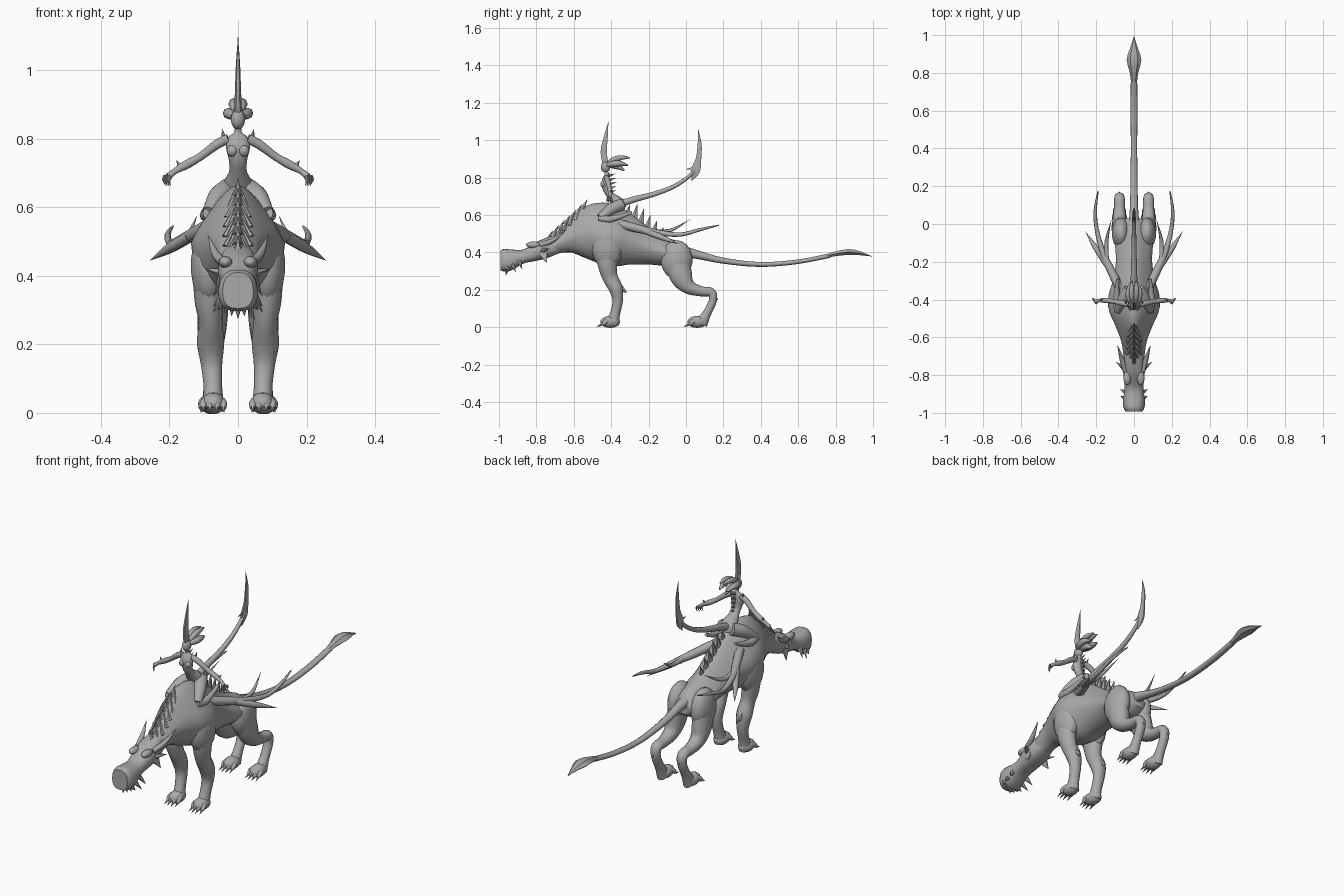
import bpy, bmesh, math
from mathutils import Vector

grey = bpy.data.materials.new("stone grey")
grey.diffuse_color = (0.4, 0.4, 0.4, 1)


def finish(name, bm, angle=50):
    bmesh.ops.recalc_face_normals(bm, faces=bm.faces)
    me = bpy.data.meshes.new(name)
    bm.to_mesh(me)
    bm.free()
    me.materials.append(grey)
    me.shade_smooth()
    me.set_sharp_from_angle(angle=math.radians(angle))
    ob = bpy.data.objects.new(name, me)
    bpy.context.collection.objects.link(ob)
    return ob


def spline(pts, steps):
    """Catmull-Rom through rows of equal length."""
    out = []
    for i in range(len(pts) - 1):
        p = [pts[max(i - 1, 0)], pts[i], pts[i + 1], pts[min(i + 2, len(pts) - 1)]]
        for s in range(steps):
            t = s / steps
            out.append([0.5 * (2 * b + (c - a) * t + (2 * a - 5 * b + 4 * c - d) * t * t
                               + (3 * b - a - 3 * c + d) * t ** 3) for a, b, c, d in zip(*p)])
    return out + [list(pts[-1])]


def skin(bm, rings):
    vs = [[bm.verts.new(c) for c in r] for r in rings]
    n = len(vs[0])
    for a, b in zip(vs, vs[1:]):
        for k in range(n):
            bm.faces.new((a[k], a[(k + 1) % n], b[(k + 1) % n], b[k]))
    bm.faces.new(vs[0])
    bm.faces.new(vs[-1])


def tube(name, pts, n=12, steps=4, ref=(1, 0, 0), angle=50):
    """Elliptical tube; each point is x, y, z, radius along ref, other radius."""
    pts = [p if len(p) == 5 else (*p, p[3]) for p in pts]
    rows = spline(pts, steps)
    pos = [Vector(r[:3]) for r in rows]
    rings = []
    for i, r in enumerate(rows):
        t = (pos[min(i + 1, len(pos) - 1)] - pos[max(i - 1, 0)]).normalized()
        u = Vector(ref)
        u = (u - t * u.dot(t)).normalized()
        v = t.cross(u)
        a, b = max(r[3], 0.0006), max(r[4], 0.0006)
        rings.append([pos[i] + u * a * math.cos(q) + v * b * math.sin(q)
                      for q in (2 * math.pi * k / n for k in range(n))])
    bm = bmesh.new()
    skin(bm, rings)
    return finish(name, bm, angle)


def loft(name, secs, n=24, power=1.0, narrow=0.3, steps=4):
    """Sections along y: y, top, bottom, half width."""
    rings = []
    for y, top, bot, w in spline(secs, steps):
        ring = []
        for k in range(n):
            q = 2 * math.pi * k / n
            c, s = math.cos(q), math.sin(q)
            x = math.copysign(abs(c) ** power, c) * w
            z = math.copysign(abs(s) ** power, s)
            ring.append((x * (1 - narrow * max(z, 0)), y, (top + bot) / 2 + z * (top - bot) / 2))
        rings.append(ring)
    bm = bmesh.new()
    skin(bm, rings)
    return finish(name, bm)


def ball(name, loc, size):
    bm = bmesh.new()
    bmesh.ops.create_uvsphere(bm, u_segments=14, v_segments=9, radius=1)
    for v in bm.verts:
        v.co = Vector([c * s + l for c, s, l in zip(v.co, size, loc)])
    return finish(name, bm)


def spike(name, a, b, r, r2=None, n=6):
    ref = (0, 1, 0) if abs(b[0] - a[0]) > 0.8 * (Vector(b) - Vector(a)).length else (1, 0, 0)
    return tube(name, [(*a, r, r2 or r), (*b, 0, 0)], n, 1, ref, 35)


# Beast torso and neck, head
loft("beast_body", [(-.75, .46, .375, .045), (-.70, .50, .39, .055), (-.62, .58, .40, .068),
                    (-.54, .645, .37, .098), (-.46, .665, .34, .132), (-.38, .655, .325, .135),
                    (-.30, .61, .335, .112), (-.20, .535, .335, .096), (-.10, .48, .325, .10),
                    (-.02, .45, .31, .092), (.03, .41, .34, .045)], narrow=.5)
loft("beast_head", [(-.992, .41, .305, .045), (-.97, .418, .297, .056), (-.93, .415, .305, .058),
                    (-.87, .415, .34, .05), (-.80, .455, .355, .056), (-.74, .48, .37, .058),
                    (-.67, .50, .40, .045)], n=20, power=0.75, narrow=0.1)

# Tail with spade end
tube("beast_tail", [(0, -.06, .41, .04), (0, .05, .39, .024), (0, .2, .355, .019, .016),
                    (0, .4, .335, .017, .013), (0, .6, .35, .018, .012), (0, .77, .383, .017, .012)])
tube("tail_spade", [(0, .74, .378, .015, .01), (0, .80, .392, .022, .014), (0, .87, .402, .039, .018),
                    (0, .93, .395, .021, .012), (0, .995, .378, 0, 0)], n=6, steps=2, angle=30)

# Neck mane of paired chevron plates, then back spines
for i in range(7):
    y, z = -.74 + i * .031, .465 + i * .028
    w = .02 + .018 * math.sin(math.pi * (i + 1) / 8)
    spike("mane_spine", (0, y, z), (0, y + .028, z + .052), .014, .014)
    for s in (1, -1):
        spike("mane_plate", (s * w, y - .005, z - .035), (s * .003, y + .02, z + .035), .009, .012)
for y, z, h in [(-.32, .605, .05), (-.28, .58, .08), (-.245, .555, .08), (-.21, .53, .07),
                (-.175, .51, .06), (-.14, .49, .045)]:
    spike("back_spine", (0, y, z - .015), (0, y + .02, z + h), .014, .025)

# Beard fringe under the chin
for i in range(-3, 4):
    x = i * .017
    spike("beard_spike", (x * .85, -.955, .32), (x * 1.15, -.965 + abs(x) * .4, .275 + abs(x) * .5), .014)

for s in (1, -1):
    # Brows, horns and cheek spikes
    ball("brow", (s * .036, -.815, .44), (.02, .04, .018))
    tube("ear_horn", [(s * .045, -.78, .44, .014), (s * .066, -.71, .465, .012), (s * .088, -.64, .52, 0)], 8)
    spike("cheek_horn", (s * .045, -.77, .41), (s * .095, -.73, .42), .016)
    spike("cheek_frill", (s * .045, -.765, .40), (s * .068, -.745, .345), .014, .03)
    for y, z in [(-.93, .325), (-.895, .34)]:
        spike("jaw_spike", (s * .04, y, z + .015), (s * .072, y + .02, z - .03), .015)

    # Shoulder and front leg
    ball("shoulder", (s * .085, -.42, .43), (.054, .085, .12))
    tube("front_leg", [(s * .088, -.425, .43, .045, .07), (s * .085, -.42, .33, .042, .052),
                       (s * .08, -.405, .265, .035, .042), (s * .08, -.375, .205, .04, .038),
                       (s * .077, -.365, .14, .031, .028), (s * .073, -.38, .07, .027, .028),
                       (s * .072, -.395, .02, .032, .038)], 14)
    spike("elbow_spur", (s * .08, -.365, .215), (s * .082, -.315, .185), .024, .032)

    # Haunch and hind leg
    ball("haunch", (s * .068, -.05, .36), (.05, .085, .105))
    tube("hind_leg", [(s * .07, -.05, .36, .045, .07), (s * .075, -.025, .27, .044, .062),
                      (s * .077, .015, .215, .038, .04), (s * .077, .08, .192, .03, .028),
                      (s * .077, .135, .185, .028, .025), (s * .077, .143, .14, .025, .022),
                      (s * .077, .11, .07, .024, .024), (s * .077, .08, .02, .03, .038)], 14)
    spike("hock_spur", (s * .077, .13, .185), (s * .077, .172, .145), .02, .028)

    # Paws with toes and claws
    for fy, fx in ((-.40, .072), (.065, .077)):
        ball("paw", (s * fx, fy - .005, .028), (.036, .052, .032))
        for k in (-1.5, -.5, .5, 1.5):
            x, y = s * fx + k * .019, fy - .055 + abs(k) * .008
            tube("toe", [(x - k * .004, fy - .015, .034, .013), (x, y + .012, .028, .012),
                         (x, y, .014, .009)], 8, 2)
            spike("claw", (x, y + .004, .017), (x + k * .002, y - .028, .002), .008)

    # Branching side antlers
    tube("antler", [(s * .055, -.38, .56, .024), (s * .12, -.25, .525, .022), (s * .165, -.15, .505, .016),
                    (s * .197, -.03, .495, .011), (s * .205, .07, .52, .009), (s * .19, .175, .545, .003)], 8)
    tube("antler_outer_tine", [(s * .14, -.22, .515, .017), (s * .20, -.13, .48, .015),
                               (s * .257, -.04, .445, 0)], 8)
    tube("antler_inner_tine", [(s * .145, -.2, .515, .013), (s * .145, -.09, .515, .01),
                               (s * .12, .02, .575, 0)], 8)

    # Rider arms, hands and spikes
    tube("rider_arm", [(s * .028, -.425, .80, .015), (s * .06, -.42, .785, .0145), (s * .11, -.41, .748, .012),
                       (s * .15, -.405, .725, .0135), (s * .185, -.405, .705, .009),
                       (s * .203, -.41, .69, .011)], 10, ref=(0, 1, 0))
    for k in range(4):
        x = s * (.198 + k * .005)
        tube("finger", [(x, -.42 + k * .007, .692, .0055), (x + s * .004, -.42 + k * .008, .68, .0045),
                        (x - s * .002, -.425 + k * .009, .663, 0)], 6, 2)
    spike("forearm_spike", (s * .165, -.405, .715), (s * .18, -.395, .737), .011)
    spike("shoulder_spike", (s * .04, -.42, .795), (s * .046, -.41, .828), .01)

    # Rider legs, kneeling astride
    tube("rider_thigh", [(s * .025, -.345, .655, .032), (s * .057, -.40, .63, .031),
                         (s * .085, -.46, .585, .02)], 12)
    tube("rider_shin", [(s * .085, -.465, .583, .018), (s * .093, -.41, .577, .019),
                        (s * .09, -.34, .595, .012), (s * .085, -.29, .615, .008)], 10)
    ball("rider_bust", (s * .017, -.443, .765), (.016, .015, .017))
    # Side hair locks
    tube("hair_lock", [(s * .01, -.42, .868, .012), (s * .026, -.39, .873, .016),
                       (s * .028, -.35, .875, .014), (s * .02, -.31, .865, .003)], 8)
    tube("upper_hair_lock", [(s * .006, -.415, .88, .01), (s * .012, -.38, .898, .015),
                             (s * .013, -.34, .907, .012), (s * .01, -.30, .905, .003)], 8)

# Rider torso, neck and head
tube("rider_torso", [(0, -.345, .63, .035, .03), (0, -.365, .665, .043, .034), (0, -.405, .705, .026, .02),
                     (0, -.425, .74, .027, .021), (0, -.43, .775, .035, .022), (0, -.425, .805, .028, .016),
                     (0, -.425, .82, .011, .011), (0, -.43, .85, .011, .011)], 14)
ball("rider_head", (0, -.43, .857), (.021, .026, .03))
tube("rear_hair_lock", [(0, -.42, .87, .014), (0, -.37, .862, .018), (0, -.33, .838, .004)], 8)
tube("head_crest", [(0, -.43, .87, .012, .018), (0, -.44, .94, .009, .019), (0, -.428, 1.02, .006, .012),
                    (0, -.415, 1.1, 0, 0)], 6, angle=35)
for i in range(5):
    z = .72 + i * .022
    spike("rider_back_spine", (0, -.405 - i * .003, z), (0, -.37 - abs(i - 2) * .004, z + .012), .007, .01)

# Rider tail with upright sickle blade
tube("rider_tail", [(0, -.35, .66, .02), (0, -.27, .685, .017), (0, -.16, .715, .014),
                    (0, -.06, .755, .012), (0, .02, .81, .010), (0, .055, .86, .008)], 10)
tube("tail_blade", [(0, .03, .782, 0, 0), (0, .05, .835, .008, .028), (0, .067, .90, .007, .017),
                    (0, .073, .98, .005, .012), (0, .065, 1.06, 0, 0)], 6, angle=35)
spike("blade_barb", (0, .05, .85), (0, .0, .845), .006, .012)
